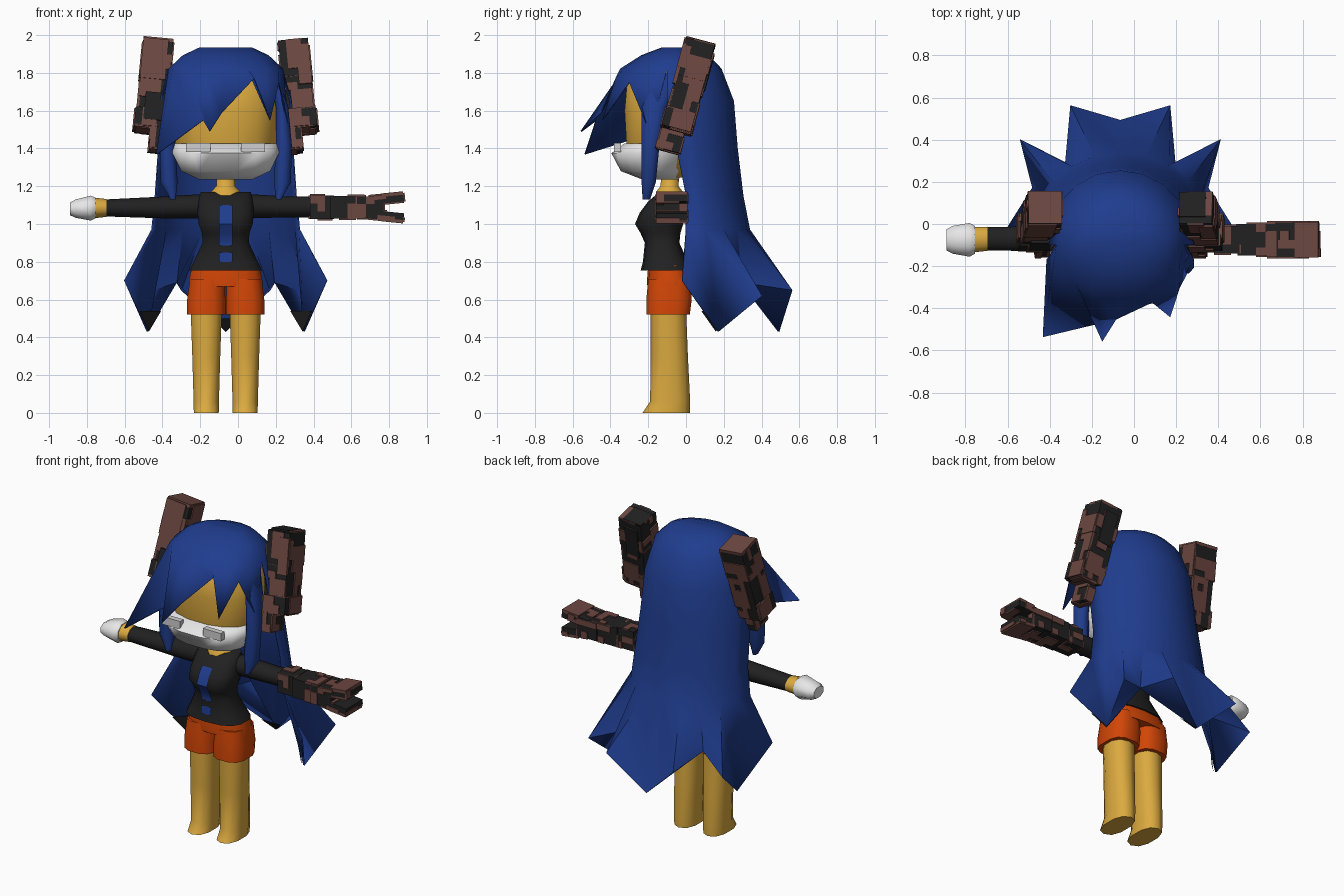
import bpy, bmesh, math, random
from mathutils import Vector, Matrix, Euler

if "Cube" in bpy.data.objects:
    bpy.data.objects.remove(bpy.data.objects["Cube"])

CX = -0.065  # body centre line


def material(name, rgb):
    m = bpy.data.materials.new(name)
    m.diffuse_color = (*rgb, 1)
    m.use_nodes = True
    m.node_tree.nodes["Principled BSDF"].inputs["Base Color"].default_value = m.diffuse_color
    return m


BLUE = material("hair blue", (0.014, 0.046, 0.27))
GOLD = material("skin gold", (0.71, 0.40, 0.05))
WHITE = material("white", (0.8, 0.8, 0.8))
GREY = material("pale grey", (0.62, 0.62, 0.62))
BLACK = material("black", (0.015, 0.015, 0.015))
ORANGE = material("orange", (0.64, 0.06, 0.002))
BROWN = material("brown", (0.15, 0.063, 0.052))


def finish(bm, name, mats, smooth=True, recalc=True, angle=45):
    if recalc:
        bmesh.ops.recalc_face_normals(bm, faces=bm.faces)
    me = bpy.data.meshes.new(name)
    bm.to_mesh(me)
    bm.free()
    for m in mats:
        me.materials.append(m)
    if smooth:
        me.shade_smooth()
        me.set_sharp_from_angle(angle=math.radians(angle))
    ob = bpy.data.objects.new(name, me)
    bpy.context.collection.objects.link(ob)
    return ob


def loft(name, rings, mat, n=12, axis="z", power=1.0, angle=60):
    """Closed tube; ring = (height, centre, half width, low depth, high depth)."""
    bm = bmesh.new()
    rows = []
    angles = [2 * math.pi * (k + 0.5) / n for k in range(n)]
    mu = max(math.cos(a) for a in angles)
    mv = max(math.sin(a) for a in angles)
    for h, c, r, lo, hi in rings:
        row = []
        for a in angles:
            u, v = math.cos(a) / mu, math.sin(a) / mv
            u = math.copysign(abs(u) ** power, u)
            v = math.copysign(abs(v) ** power, v)
            p, q = c + r * u, (lo + hi) / 2 + (hi - lo) / 2 * v
            row.append(bm.verts.new((p, q, h) if axis == "z" else (h, p, q)))
        rows.append(row)
    for a, b in zip(rows, rows[1:]):
        for k in range(n):
            j = (k + 1) % n
            bm.faces.new((a[k], a[j], b[j], b[k]))
    bm.faces.new(rows[0])
    bm.faces.new(rows[-1])
    return finish(bm, name, [mat], angle=angle)


def add_box(bm, c, s, mat=0):
    mtx = Matrix.Translation(c) @ Matrix.Diagonal((*s, 1))
    for v in bmesh.ops.create_cube(bm, size=1, matrix=mtx)["verts"]:
        for f in v.link_faces:
            f.material_index = mat


def camo(name, loc, rot, boxes, cover, seed, extras=()):
    """Black boxes with random raised brown plates on a small grid, plus fixed plates."""
    rng = random.Random(seed)
    bm = bmesh.new()
    for c, s in boxes:
        add_box(bm, c, s)
        for ax in range(3):
            i, j = [k for k in range(3) if k != ax]
            for side in (-1, 1):
                done, goal = 0, cover * s[i] * s[j]
                while done < goal:
                    pc, ps = list(c), [0, 0, 0]
                    for k in (i, j):
                        cells = max(2, round(s[k] / 0.042))
                        w = rng.randint(1, min(3, cells))
                        o = rng.randint(0, cells - w)
                        ps[k] = s[k] * w / cells
                        pc[k] = c[k] + s[k] * ((o + w / 2) / cells - 0.5)
                    if done + ps[i] * ps[j] > goal * 1.25 + 0.001:
                        continue
                    ps[ax] = 0.014
                    pc[ax] = c[ax] + side * s[ax] / 2
                    add_box(bm, pc, ps, 1)
                    done += ps[i] * ps[j]
    for c, s, mat in extras:
        add_box(bm, c, s, mat)
    ob = finish(bm, name, [BLACK, BROWN], smooth=False)
    ob.location, ob.rotation_euler = loc, rot
    return ob


# legs and shorts
for s, side in ((-1, "left"), (1, "right")):
    x = CX + s * 0.103
    loft(side + "_leg", [(0, x, 0.066, -0.23, 0.022), (0.06, x, 0.067, -0.19, 0.022),
                         (0.3, x, 0.074, -0.187, 0.01), (0.56, x, 0.083, -0.187, 0)],
         GOLD, 10, power=0.85, angle=75)
    loft(side + "_shorts_leg", [(0.52, x, 0.101, -0.21, 0.02), (0.6, x, 0.101, -0.21, 0.03),
                                (0.71, x - s * 0.005, 0.092, -0.2, 0.025)], ORANGE, 12, power=0.7)
loft("shorts_hips", [(0.67, CX, 0.195, -0.205, 0.038), (0.71, CX, 0.193, -0.206, 0.035),
                     (0.78, CX, 0.178, -0.2, 0.01)], ORANGE, 14, power=0.75)

# torso with front stripe
torso = [(0.755, 0.192, -0.24, 0.03), (0.8, 0.17, -0.228, 0.01), (0.9, 0.123, -0.218, -0.035),
         (0.95, 0.125, -0.24, -0.03), (1.0, 0.143, -0.27, -0.015), (1.06, 0.15, -0.245, 0),
         (1.12, 0.143, -0.2, 0), (1.17, 0.133, -0.14, -0.02)]
loft("torso", [(z, CX, r, a, b) for z, r, a, b in torso], BLACK, 14, power=0.75)


def front_y(z):
    for a, b in zip(torso, torso[1:]):
        if z <= b[0]:
            return a[2] + (b[2] - a[2]) * (z - a[0]) / (b[0] - a[0])


bm = bmesh.new()
for zs in ((0.8, 0.85), (0.885, 0.9, 0.95, 1.0, 1.06, 1.1)):
    row = [[bm.verts.new((CX + dx, front_y(z) - 0.006, z)) for dx in (-0.036, 0.036)] for z in zs]
    for a, b in zip(row, row[1:]):
        bm.faces.new((a[0], a[1], b[1], b[0]))
finish(bm, "front_stripe", [BLUE], recalc=False)

# neck and arms (arm rings run along x)
loft("neck", [(1.14, CX, 0.09, -0.165, -0.005), (1.175, CX, 0.075, -0.155, -0.02),
              (1.2, CX, 0.05, -0.135, -0.04), (1.27, CX, 0.048, -0.13, -0.035)], GOLD)
loft("left_sleeve", [(-0.7, -0.07, 0.055, 1.04, 1.13), (-0.4, -0.07, 0.06, 1.03, 1.145),
                     (-0.16, -0.075, 0.06, 1.03, 1.16)], BLACK, 10, "x")
loft("left_wrist", [(-0.765, -0.075, 0.06, 1.03, 1.14), (-0.695, -0.07, 0.057, 1.038, 1.132)],
     GOLD, 10, "x")
loft("left_hand", [(-0.89, -0.075, 0.05, 1.047, 1.113), (-0.86, -0.075, 0.066, 1.033, 1.13),
                   (-0.78, -0.075, 0.08, 1.018, 1.15), (-0.755, -0.075, 0.066, 1.03, 1.14)],
     WHITE, 8, "x")
loft("right_sleeve", [(0.03, -0.075, 0.06, 1.03, 1.16), (0.27, -0.07, 0.06, 1.035, 1.145),
                      (0.42, -0.07, 0.055, 1.035, 1.145)], BLACK, 10, "x")
camo("right_gauntlet", (0, -0.075, 1.088), (0, 0, 0),
     [((0.44, 0, 0), (0.12, 0.13, 0.125)), ((0.58, 0, 0), (0.18, 0.15, 0.12)),
      ((0.7, 0, 0), (0.14, 0.165, 0.115))], 0.27, 4)
for s, side in ((1, "upper"), (-1, "lower")):
    tip = [((0.035, 0, s * 0.022), (0.115, 0.168, 0.018), 1)]
    camo(side + "_claw", (0.785, -0.075, 1.088 + s * 0.045), (0, -s * 0.1, 0),
         [((0, 0, 0), (0.185, 0.165, 0.046))], 0.25, 8 + s, tip)

# head, mask and eye plates
loft("head", [(1.245, CX, 0.12, -0.2, 0), (1.3, CX, 0.2, -0.29, 0.05), (1.42, CX, 0.27, -0.315, 0.1),
              (1.6, CX, 0.275, -0.325, 0.12), (1.77, CX, 0.26, -0.31, 0.12),
              (1.85, CX, 0.14, -0.2, 0.05)], GOLD, 16, power=0.85)
loft("face_mask", [(1.235, CX, 0.14, -0.23, -0.04), (1.28, CX, 0.235, -0.345, -0.01),
                   (1.375, CX, 0.282, -0.395, 0.03), (1.425, CX, 0.278, -0.328, 0.03)],
     WHITE, 16, power=0.85, angle=75)
bm = bmesh.new()
for s in (-1, 1):
    add_box(bm, (CX + s * 0.145, -0.362, 1.405), (0.128, 0.036, 0.05))
finish(bm, "eye_plates", [GREY], smooth=False)

# hair: cap, fringe and long back curtain; row = (z, half width, side y, front y, back y)
caps = [(1.93, 0.14, -0.06, -0.13, 0.02), (1.89, 0.225, -0.08, -0.235, 0.12),
        (1.82, 0.3, -0.1, -0.345, 0.185)]
backs = [(1.65, 0.345, -0.1, 0, 0.25), (1.4, 0.355, -0.05, 0, 0.27),
         (1.15, 0.372, 0, 0, 0.3), (0.97, 0.39, 0, 0, 0.335)]
fringe = [(-0.412, -0.18, 1.48), (-0.43, -0.535, 1.37), (-0.185, -0.475, 1.55), (-0.15, -0.555, 1.49),
          (-0.085, -0.45, 1.59), (0.085, -0.37, 1.77), (0.17, -0.44, 1.55), (0.215, -0.3, 1.75),
          (0.272, -0.19, 1.48)]
half = [(0.535, -0.02, 0.7), (0.415, 0.17, 0.43), (0.475, 0.4, 0.62), (0.26, 0.29, 0.69),
        (0.235, 0.56, 0.65), (0, 0.49, 0.43)]
hem = half + [(-x, y, z) for x, y, z in half[-2::-1]]


def arc(bm, row, a0, a1, steps):
    z, r, ys, yf, yb = row
    out = []
    for k in range(steps + 1):
        a = a0 + (a1 - a0) * k / steps
        d = (yb - ys) if math.sin(a) > 0 else (ys - yf)
        out.append(bm.verts.new((CX + r * math.cos(a), ys + d * math.sin(a), z)))
    return out


bm = bmesh.new()
rear = [arc(bm, r, 0, math.pi, 10) for r in caps + backs]
rear.append([bm.verts.new((CX + x, y, z)) for x, y, z in hem])
front = [arc(bm, r, math.pi, 2 * math.pi, 8) for r in caps]
front.append([bm.verts.new(p) for p in fringe])
for rows in (rear, front):
    bm.faces.new(rows[0])
    for a, b in zip(rows, rows[1:]):
        for k in range(len(a) - 1):
            bm.faces.new((a[k], b[k], b[k + 1], a[k + 1]))
# undersides between the notches and the low tips
for tri in ((1, 2, 3), (3, 4, 5), (5, 6, 7), (7, 8, 9)):
    bm.faces.new([rear[-1][k] for k in tri])
bmesh.ops.remove_doubles(bm, verts=bm.verts, dist=0.0005)
hair = finish(bm, "hair", [BLUE], angle=50)
mod = hair.modifiers.new("thickness", "SOLIDIFY")
mod.thickness, mod.offset = 0.008, 0

# dark lining on the front of the lowest lock tips
bm = bmesh.new()
for i, j, k, top in ((0, 1, 3, 0.54), (3, 5, 7, 0.5), (7, 9, 10, 0.54)):
    tip = Vector(hem[j])
    pts = [tip] + [tip.lerp(Vector(hem[e]), (top - tip.z) / (hem[e][2] - tip.z)) for e in (i, k)]
    shift = Vector((CX - math.copysign(0.008, tip.x) * (abs(tip.x) > 0.01), -0.012, 0))
    bm.faces.new([bm.verts.new(p + shift) for p in pts])
finish(bm, "hair_tip_lining", [BLACK], smooth=False)

# side locks and tilted armour blocks beside the head
for s, side in ((-1, "left"), (1, "right")):
    loft(side + "_side_lock", [(1.13, CX + s * 0.28, 0.014, -0.23, -0.19),
                               (1.22, CX + s * 0.3, 0.045, -0.235, -0.16),
                               (1.42, CX + s * 0.308, 0.042, -0.235, -0.14),
                               (1.62, CX + s * 0.298, 0.033, -0.235, -0.1),
                               (1.8, CX + s * 0.25, 0.02, -0.22, -0.06)], BLUE, 8)
    if s < 0:  # brown upper front and top, black lower front
        plates = [((-0.012, -0.078, 0.13), (0.135, 0.018, 0.22), 1), ((0, 0, 0.24), (0.16, 0.158, 0.018), 1),
                  ((0.01, -0.084, -0.13), (0.1, 0.019, 0.15), 0)]
    else:  # black top and rear patches, brown outer corner
        plates = [((-0.015, 0.015, 0.24), (0.125, 0.12, 0.018), 0), ((-0.01, 0.079, 0.1), (0.09, 0.018, 0.2), 0),
                  ((0.045, -0.078, 0.1), (0.07, 0.018, 0.22), 1)]
    camo(side + "_head_armour", (CX + s * 0.38, 0.015, 1.728),
         Euler((math.radians(-15), math.radians(-5.5 * s), 0)),
         [((0, 0, 0.14), (0.158, 0.155, 0.2)), ((0, 0, -0.1), (0.15, 0.152, 0.29)),
          ((s * 0.008, -0.005, -0.19), (0.155, 0.16, 0.1)),
          ((-s * 0.035, -0.02, -0.29), (0.06, 0.125, 0.13))], 0.62, 21 + s, plates)
